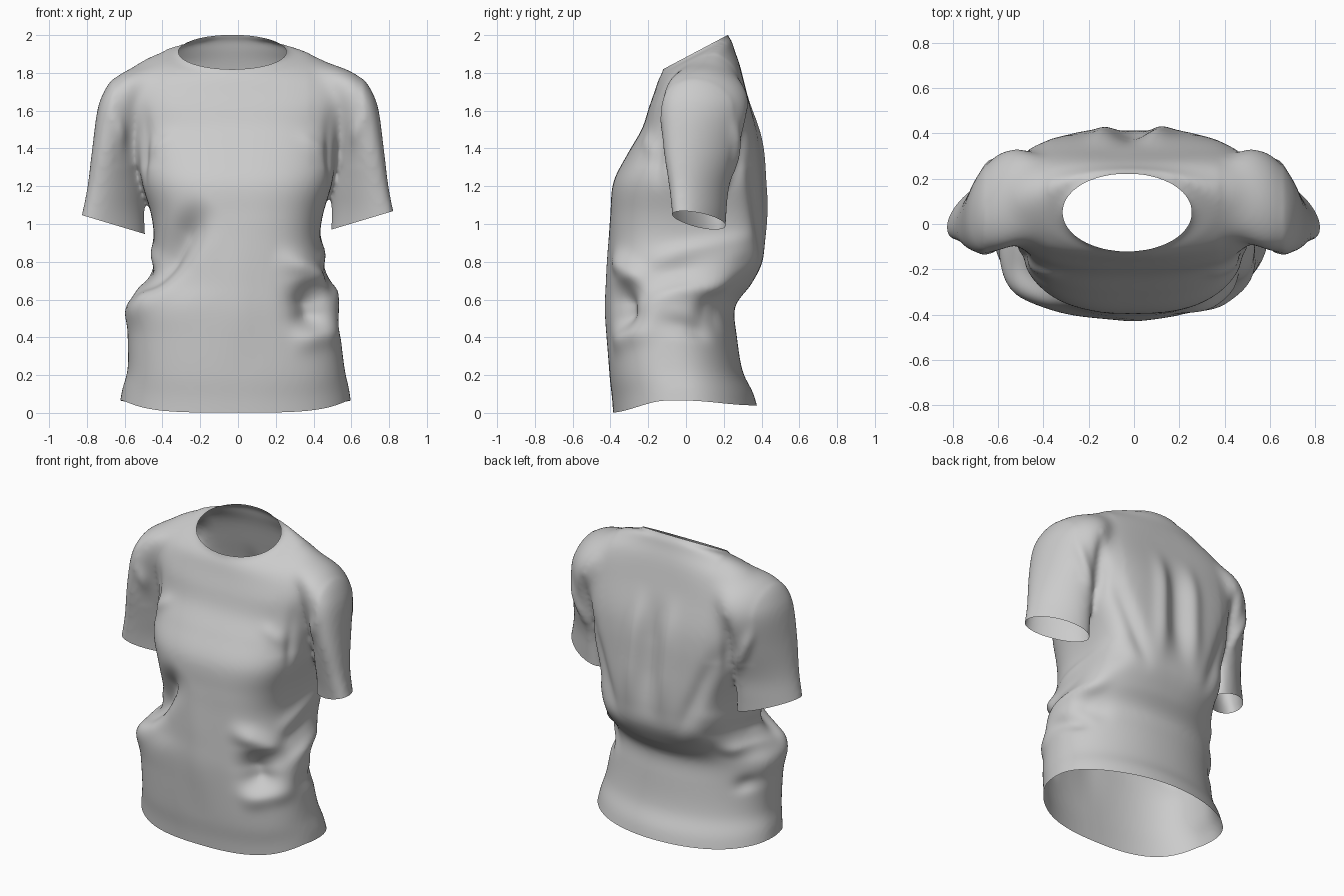
import bpy, bmesh, math
from mathutils import Vector
from mathutils.geometry import intersect_point_line

if "Cube" in bpy.data.objects:
    bpy.data.objects.remove(bpy.data.objects["Cube"])

# Rings from bottom to top: z, x min, x max, y front, y back, squareness, backward tilt
TORSO = [(-.12, -.64, .61, -.38, .40, 2.4, 0), (.06, -.615, .59, -.39, .36, 2.4, 0),
         (.2, -.585, .565, -.405, .30, 2.5, 0), (.4, -.585, .545, -.415, .27, 2.5, 0),
         (.56, -.595, .535, -.42, .26, 2.5, 0), (.68, -.49, .49, -.415, .345, 2.5, 0),
         (.8, -.455, .46, -.41, .405, 2.6, 0), (.92, -.445, .435, -.405, .415, 2.7, 0),
         (1.05, -.46, .45, -.40, .415, 2.7, 0), (1.22, -.51, .50, -.385, .405, 2.7, 0),
         (1.37, -.535, .52, -.31, .395, 2.7, 0), (1.5, -.555, .54, -.235, .375, 2.7, 0),
         (1.65, -.585, .57, -.195, .325, 2.7, .12), (1.77, -.59, .56, -.165, .285, 2.4, .3),
         (1.84, -.53, .48, -.148, .255, 2.2, .42), (1.88, -.42, .365, -.134, .24, 2.1, .5),
         (1.91, -.31, .25, -.12, .22, 2, .53), (2.02, -.305, .245, -.115, .215, 2, .53)]
# Sleeve rings, the last value twists the outer edge forward
SLEEVE = [(.90, .49, .86, -.065, .205, 2, .65), (1.06, .495, .825, -.075, .215, 2, .65),
          (1.2, .488, .797, -.09, .23, 2, .6), (1.4, .48, .772, -.12, .285, 2, .5),
          (1.6, .44, .745, -.13, .335, 2.1, .4), (1.7, .40, .71, -.12, .325, 2.1, .35),
          (1.77, .35, .66, -.09, .285, 2, .3), (1.82, .3, .58, -.03, .23, 2, .2),
          (1.86, .25, .46, .04, .18, 2, .1)]

# Cloth folds: start, end, width, height
FOLDS = [((-.54, -.24, .62), (-.14, -.41, 1.12), .085, -.085),
         ((-.62, -.2, .50), (-.26, -.42, .78), .07, .03),
         ((.38, -.36, .72), (.42, -.34, .40), .11, -.085),
         ((.18, -.41, .84), (.58, -.2, .66), .06, .04),
         ((.26, -.41, .36), (.56, -.15, .44), .06, .025),
         ((-.03, -.42, 1.1), (.02, -.42, .2), .1, .01),
         ((-.15, .36, 1.72), (-.11, .42, .80), .055, .022),
         ((.08, .36, 1.72), (.14, .42, .80), .055, .025),
         ((-.02, .36, 1.7), (0, .42, .82), .07, -.03),
         ((.47, .30, 1.45), (.20, .41, .72), .05, -.03),
         ((-.47, .30, 1.45), (-.20, .41, .72), .05, -.03),
         ((.36, .28, .48), (.56, .05, .58), .07, -.03)]
# Folds repeated on both sides: waist rolls and armhole pulls
PAIRED = [((.44, -.25, .79), (.36, .40, .95), .045, .03),
          ((.46, -.25, .71), (.36, .40, .83), .045, -.032),
          ((.54, -.25, .59), (.40, .34, .71), .045, .028),
          ((.55, -.2, .50), (.48, .24, .40), .05, -.025),
          ((.51, -.14, 1.68), (.49, -.16, 1.15), .035, -.02),
          ((.53, .33, 1.68), (.50, .27, 1.15), .035, -.02),
          ((.51, -.13, 1.20), (.68, -.11, 1.64), .035, .02),
          ((.52, -.18, 1.36), (.30, -.28, 1.52), .04, .018),
          ((.52, .26, 1.20), (.70, .28, 1.60), .035, .022)]


def spline(a, b, c, d, t):
    return b + .5 * t * (c - a + t * (2 * a - 5 * b + 4 * c - d + t * (3 * (b - c) + d - a)))


def smoothstep(a, b, v):
    t = min(1, max(0, (v - a) / (b - a)))
    return t * t * (3 - 2 * t)


def loft(bm, rows, side=0, n=72, steps=6):
    """Closed loft through superellipse rings; side 0 is the body, 1 and -1 are sleeves."""
    dense = []
    for i in range(len(rows) - 1):
        quad = [rows[max(0, i - 1)], rows[i], rows[i + 1], rows[min(len(rows) - 1, i + 2)]]
        dense += [[spline(*v, k / steps) for v in zip(*quad)] for k in range(steps)]
    dense.append(rows[-1])
    rings = []
    for z, x0, x1, y0, y1, front, last in dense:
        ring = []
        back = front
        if side == 0:
            back += -.4 + 1.8 * smoothstep(.6, .95, z) * (1 - smoothstep(1.65, 1.88, z)) \
                + .4 * smoothstep(1.8, 1.9, z)
        for k in range(n):
            c, s = math.cos(math.tau * k / n), math.sin(math.tau * k / n)
            p = back if s > 0 else front
            c = math.copysign(abs(c) ** (2 / p), c)
            s = math.copysign(abs(s) ** (2 / p), s)
            if side:
                s = s * math.cos(last) - c * math.sin(last)
            x = (x0 + x1) / 2 + (x1 - x0) / 2 * c
            y = (y0 + y1) / 2 + (y1 - y0) / 2 * s
            ring.append(bm.verts.new((-x if side < 0 else x, y, z if side else z + last * (y - .05))))
        rings.append(ring)
    faces = [bm.faces.new(rings[0][::-1]), bm.faces.new(rings[-1])]
    for a, b in zip(rings, rings[1:]):
        faces += [bm.faces.new((a[k], a[(k + 1) % n], b[(k + 1) % n], b[k])) for k in range(n)]
    if side < 0:
        bmesh.ops.reverse_faces(bm, faces=faces)


def relax(bm, verts, times):
    for _ in range(times):
        bmesh.ops.smooth_vert(bm, verts=verts, factor=.5, use_axis_x=True, use_axis_y=True, use_axis_z=True)


def trim(bm, point, normal, keep=lambda c: True):
    """Cut an opening: remove everything on the normal's side."""
    faces = [f for f in bm.faces if keep(f.calc_center_median())]
    geom = set(faces)
    for f in faces:
        geom.update(f.edges)
        geom.update(f.verts)
    bmesh.ops.bisect_plane(bm, geom=list(geom), plane_co=point, plane_no=Vector(normal).normalized(),
                           clear_outer=True, dist=1e-5)


# Body and sleeves fused into one skin
bm = bmesh.new()
loft(bm, TORSO)
loft(bm, SLEEVE, 1)
loft(bm, SLEEVE, -1)
mesh = bpy.data.meshes.new("shirt")
bm.to_mesh(mesh)
bm.free()
shirt = bpy.data.objects.new("shirt", mesh)
bpy.context.collection.objects.link(shirt)
mod = shirt.modifiers.new("fuse", 'REMESH')
mod.mode = 'VOXEL'
mod.voxel_size = .013
mod = shirt.modifiers.new("relax", 'SMOOTH')
mod.factor = .5
mod.iterations = 8
fused = bpy.data.meshes.new_from_object(shirt.evaluated_get(bpy.context.evaluated_depsgraph_get()))
shirt.modifiers.clear()
shirt.data = fused

# Soften the shoulder seams
bm = bmesh.new()
bm.from_mesh(fused)
relax(bm, [v for v in bm.verts if .38 < abs(v.co.x) < .66 and v.co.z > 1.3], 40)

# Cloth folds pushed along the normals, fading out at both ends
bm.normal_update()
folds = [(Vector(a), Vector(b), w, h) for a, b, w, h in FOLDS]
for a, b, w, h in PAIRED:
    for s in (1, -1):
        folds.append((Vector((s * a[0], a[1], a[2])), Vector((s * b[0], b[1], b[2])), w, h))
moves = []
for v in bm.verts:
    push = 0
    for a, b, w, h in folds:
        t = min(1, max(0, intersect_point_line(v.co, a, b)[1]))
        d2 = (v.co - a.lerp(b, t)).length_squared / (w * w)
        if d2 < 9:
            push += h * math.exp(-d2) * smoothstep(0, .4, t) * smoothstep(1, .6, t)
    moves.append(v.normal * push)
for v, m in zip(bm.verts, moves):
    v.co += m
relax(bm, bm.verts, 3)

# Openings: hem, neck and cuffs
trim(bm, (0, 0, 0), (0, 0, -1))
trim(bm, (0, -.12, 1.82), (0, -.18, .34), lambda c: abs(c.x) < .4 and c.z > 1.7)
for s, z in ((1, 1.068), (-1, 1.045)):
    trim(bm, (s * .82, 0, z), (s * .3, 0, -1), lambda c: c.x * s > .478 and c.z > .87)

# Curved hem line: low in front, raised at the sides
for v in bm.verts:
    if v.co.z < .4:
        lift = .065 * smoothstep(-.41, -.1, v.co.y) - .025 * smoothstep(0, .36, v.co.y)
        v.co.z += lift * (1 - v.co.z / .4)
bm.to_mesh(fused)
bm.free()
fused.name = "shirt"
for p in fused.polygons:
    p.use_smooth = True
